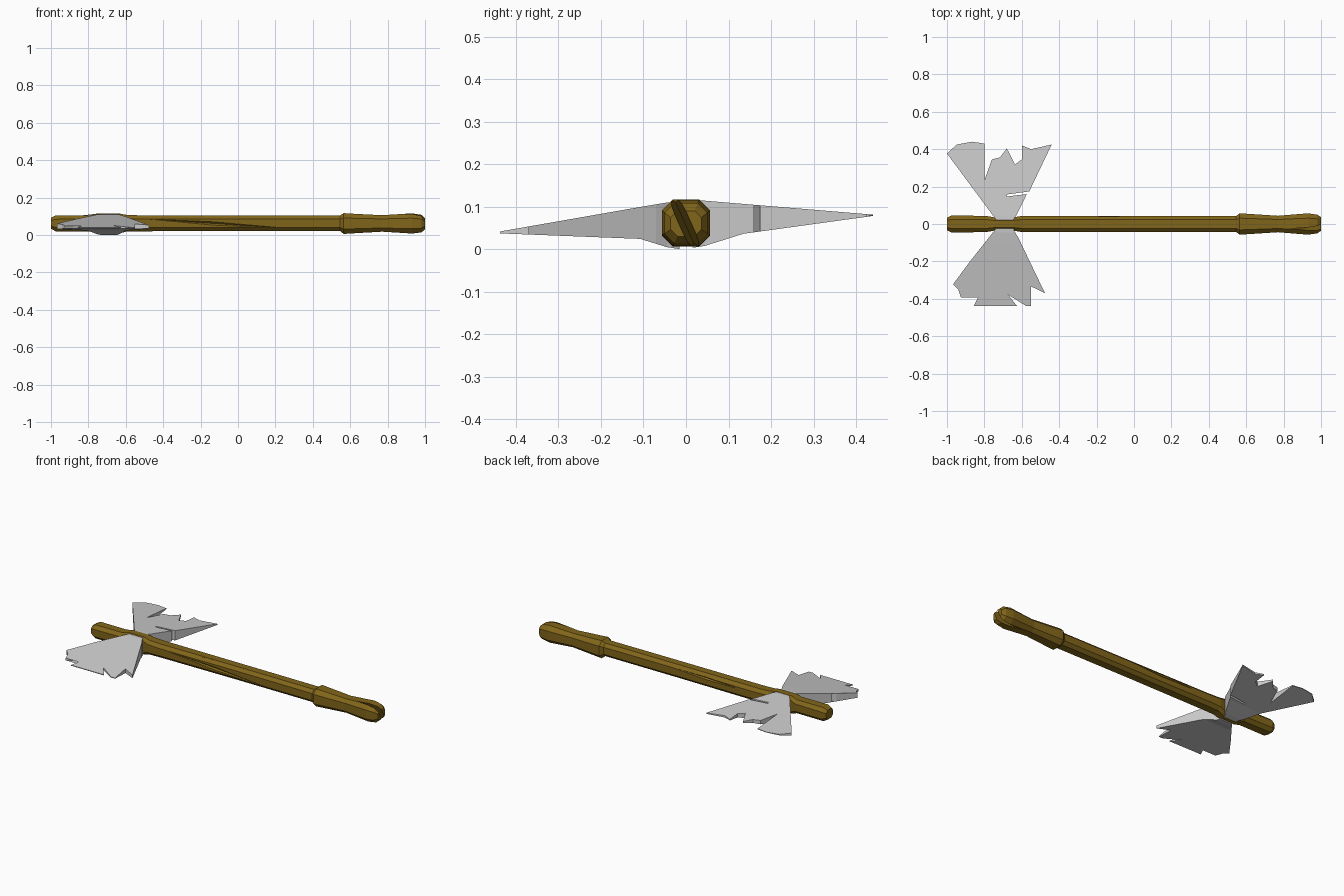
import bpy, bmesh, math
from mathutils import Vector, Matrix

if "Cube" in bpy.data.objects:
    bpy.data.objects.remove(bpy.data.objects["Cube"])

wood = bpy.data.materials.new("dark_wood")
wood.diffuse_color = (0.22, 0.13, 0.01, 1)
wood.use_nodes = True
wood.node_tree.nodes["Principled BSDF"].inputs["Base Color"].default_value = wood.diffuse_color


def make_object(name, bm, mat=None):
    bmesh.ops.recalc_face_normals(bm, faces=bm.faces[:])
    me = bpy.data.meshes.new(name)
    bm.to_mesh(me)
    bm.free()
    ob = bpy.data.objects.new(name, me)
    bpy.context.collection.objects.link(ob)
    if mat:
        me.materials.append(mat)
    return ob


def lerp(points, t):
    for (a, va), (b, vb) in zip(points, points[1:]):
        if t <= b:
            return va + (vb - va) * (t - a) / (b - a)
    return points[-1][1]


# Handle: octagonal rings (x, half width, bottom, top) lofted along x
rings = [
    (-1.0, 0.034, 0.034, 0.092), (-0.975, 0.046, 0.020, 0.105),
    (-0.79, 0.043, 0.020, 0.105), (-0.75, 0.036, 0.006, 0.116),
    (-0.64, 0.036, 0.006, 0.116), (-0.60, 0.043, 0.018, 0.108),
    (-0.52, 0.044, 0.020, 0.105), (0.0, 0.042, 0.022, 0.105),
    (0.545, 0.042, 0.022, 0.104), (0.565, 0.057, 0.006, 0.117),
    (0.63, 0.053, 0.010, 0.113), (0.77, 0.044, 0.018, 0.106),
    (0.93, 0.057, 0.008, 0.116), (0.98, 0.050, 0.014, 0.108),
    (1.0, 0.036, 0.030, 0.090),
]
bm = bmesh.new()
loops = []
for x, w, lo, hi in rings:
    c = 0.45 * w
    pts = [(-w, lo + c), (-w + c, lo), (w - c, lo), (w, lo + c),
           (w, hi - c), (w - c, hi), (-w + c, hi), (-w, hi - c)]
    loops.append([bm.verts.new((x, y, z)) for y, z in pts])
for a, b in zip(loops, loops[1:]):
    for i in range(8):
        j = (i + 1) % 8
        bm.faces.new((a[i], a[j], b[j], b[i]))
bm.faces.new(loops[0])
bm.faces.new(loops[-1])
handle = make_object("handle", bm, wood)


def cut(target, bm):
    cutter = make_object("cutter", bm)
    cutter.hide_render = True
    mod = target.modifiers.new("cut", 'BOOLEAN')
    mod.operation = 'DIFFERENCE'
    mod.solver = 'EXACT'
    mod.object = cutter
    bpy.context.view_layer.objects.active = target
    bpy.ops.object.modifier_apply(modifier=mod.name)
    bpy.data.objects.remove(cutter)


# Long narrow cracks in the wood: stretched four-sided double points
def gouge(start, end, width):
    a, b = Vector(start), Vector(end)
    bm = bmesh.new()
    axis = (b - a).normalized()
    side = axis.cross(Vector((0, 0, 1))).normalized()
    up = side.cross(axis)
    mid = a.lerp(b, 0.45)
    va, vb = bm.verts.new(a), bm.verts.new(b)
    ring = [bm.verts.new(mid + d * width) for d in (side, up, -side, -up)]
    for i in range(4):
        bm.faces.new((va, ring[i], ring[(i + 1) % 4]))
        bm.faces.new((vb, ring[(i + 1) % 4], ring[i]))
    cut(handle, bm)


gouge((-0.52, -0.045, 0.088), (0.34, -0.042, 0.030), 0.010)
gouge((-0.40, 0.044, 0.075), (0.10, 0.042, 0.088), 0.009)
gouge((-0.32, -0.032, 0.100), (-0.02, -0.030, 0.104), 0.007)

# Split in the butt end: a slanted wedge opening toward +x
bm = bmesh.new()
slant = Matrix.Translation((0, -0.003, 0.062)) @ Matrix.Rotation(math.radians(24), 4, 'X')
tri = [(0.84, 0), (1.03, -0.016), (1.03, 0.016)]
low, high = [[bm.verts.new(slant @ Vector((x, y, z))) for x, y in tri] for z in (-0.12, 0.12)]
bm.faces.new(low)
bm.faces.new(high)
for i in range(3):
    j = (i + 1) % 3
    bm.faces.new((low[i], low[j], high[j], high[i]))
cut(handle, bm)


# Blade: chipped outline thinning from the root to a sharp edge
def blade(name, outline, crease, bottom, top):
    bm = bmesh.new()
    bm.faces.new([bm.verts.new((x, y, 0)) for x, y in outline])
    bmesh.ops.triangulate(bm, faces=bm.faces[:])
    bmesh.ops.bisect_plane(bm, geom=bm.verts[:] + bm.edges[:] + bm.faces[:],
                           plane_co=(0, crease, 0), plane_no=(0, 1, 0))
    ext = bmesh.ops.extrude_face_region(bm, geom=bm.faces[:], use_keep_orig=True)
    upper = {g for g in ext["geom"] if isinstance(g, bmesh.types.BMVert)}
    for v in bm.verts:
        v.co.z = lerp(top if v in upper else bottom, abs(v.co.y))
    return make_object(name, bm)


blade("back_blade",
      [(-0.73, 0.015), (-0.754, 0.045), (-1.0, 0.377), (-0.947, 0.425), (-0.866, 0.44),
       (-0.80, 0.43), (-0.80, 0.233), (-0.76, 0.345), (-0.717, 0.356), (-0.68, 0.404),
       (-0.636, 0.318), (-0.60, 0.345), (-0.60, 0.42), (-0.55, 0.40), (-0.44, 0.425),
       (-0.56, 0.174), (-0.68, 0.158), (-0.68, 0.147), (-0.573, 0.160), (-0.63, 0.045),
       (-0.65, 0.015)],
      0.135, [(0, 0.003), (0.03, 0.003), (0.135, 0.036), (0.44, 0.078)],
      [(0, 0.115), (0.03, 0.115), (0.44, 0.081)])

blade("front_blade",
      [(-0.73, -0.015), (-0.754, -0.045), (-0.877, -0.20), (-0.717, -0.113), (-0.717, -0.122),
       (-0.893, -0.222), (-0.968, -0.323), (-0.94, -0.35), (-0.925, -0.393),
       (-0.85, -0.334), (-0.834, -0.393), (-0.856, -0.438), (-0.626, -0.438),
       (-0.674, -0.377), (-0.578, -0.438), (-0.55, -0.438), (-0.55, -0.334),
       (-0.476, -0.37), (-0.62, -0.07), (-0.636, -0.045), (-0.65, -0.015)],
      -0.108, [(0, 0.0), (0.03, 0.0), (0.108, 0.024), (0.44, 0.037)],
      [(0, 0.112), (0.03, 0.112), (0.108, 0.099), (0.44, 0.041)])
